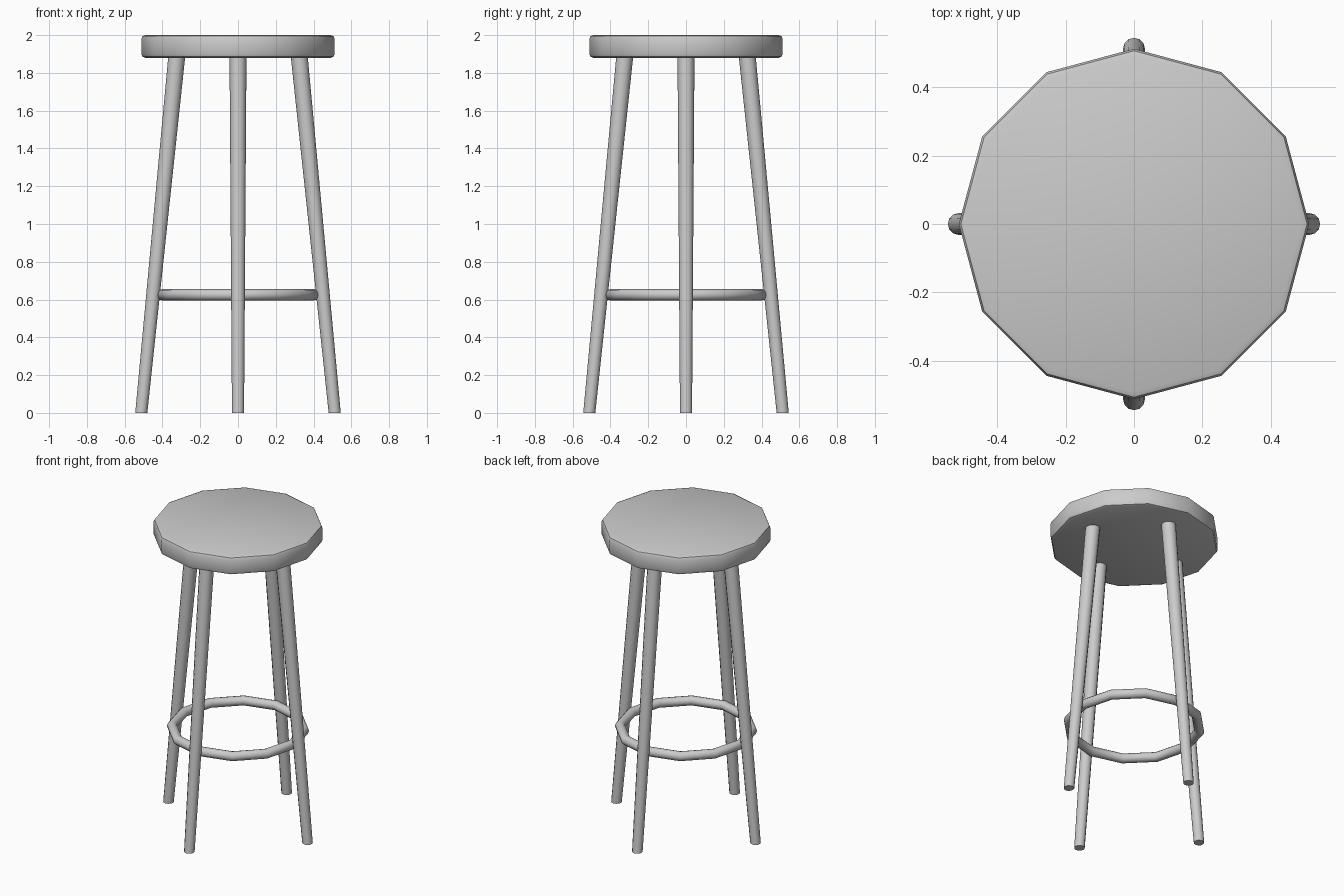
import bpy, bmesh, math
from mathutils import Vector, Matrix

if "Cube" in bpy.data.objects:
    bpy.data.objects.remove(bpy.data.objects["Cube"])

SIDES = 12


def finish(name, bm):
    """Turn a bmesh into a smooth-shaded object with sharp hard edges."""
    bmesh.ops.recalc_face_normals(bm, faces=bm.faces)
    mesh = bpy.data.meshes.new(name)
    bm.to_mesh(mesh)
    bm.free()
    obj = bpy.data.objects.new(name, mesh)
    bpy.context.collection.objects.link(obj)
    bpy.ops.object.select_all(action='DESELECT')
    obj.select_set(True)
    bpy.context.view_layer.objects.active = obj
    bpy.ops.object.shade_smooth_by_angle(angle=math.radians(40))
    return obj


def circle(bm, centre, radius):
    return [bm.verts.new(centre + Vector((radius * math.cos(a), radius * math.sin(a), 0)))
            for a in (math.tau * i / SIDES for i in range(SIDES))]


def prism(bm, low, r_low, high, r_high):
    """Closed frustum with level ends, free to lean."""
    a, b = circle(bm, Vector(low), r_low), circle(bm, Vector(high), r_high)
    bm.faces.new(a[::-1])
    bm.faces.new(b)
    for i in range(SIDES):
        j = (i + 1) % SIDES
        bm.faces.new((a[i], a[j], b[j], b[i]))
    return a, b


# Seat: twelve-sided disc with rounded rims
bm = bmesh.new()
prism(bm, (0, 0, 1.88), 0.512, (0, 0, 2.0), 0.512)
rims = [e for e in bm.edges if abs(e.verts[0].co.z - e.verts[1].co.z) < 1e-5]
bmesh.ops.bevel(bm, geom=rims, offset=0.02, segments=2, profile=0.5, affect='EDGES')
finish("seat", bm)

# Legs: tapered, splayed outwards, cut level at the floor
for i, side in enumerate(("right", "back", "left", "front")):
    bm = bmesh.new()
    prism(bm, (0.512, 0, 0), 0.032, (0.323, 0, 1.9), 0.045)
    bm.transform(Matrix.Rotation(i * math.pi / 2, 4, 'Z'))
    finish(side + "_leg", bm)

# Footrest: twelve-sided ring of round tube
bpy.ops.mesh.primitive_torus_add(major_segments=SIDES, minor_segments=12,
                                 major_radius=0.40, minor_radius=0.03,
                                 location=(0, 0, 0.625))
ring = bpy.context.object
ring.name = "footrest_ring"
bpy.ops.object.shade_smooth_by_angle(angle=math.radians(40))
